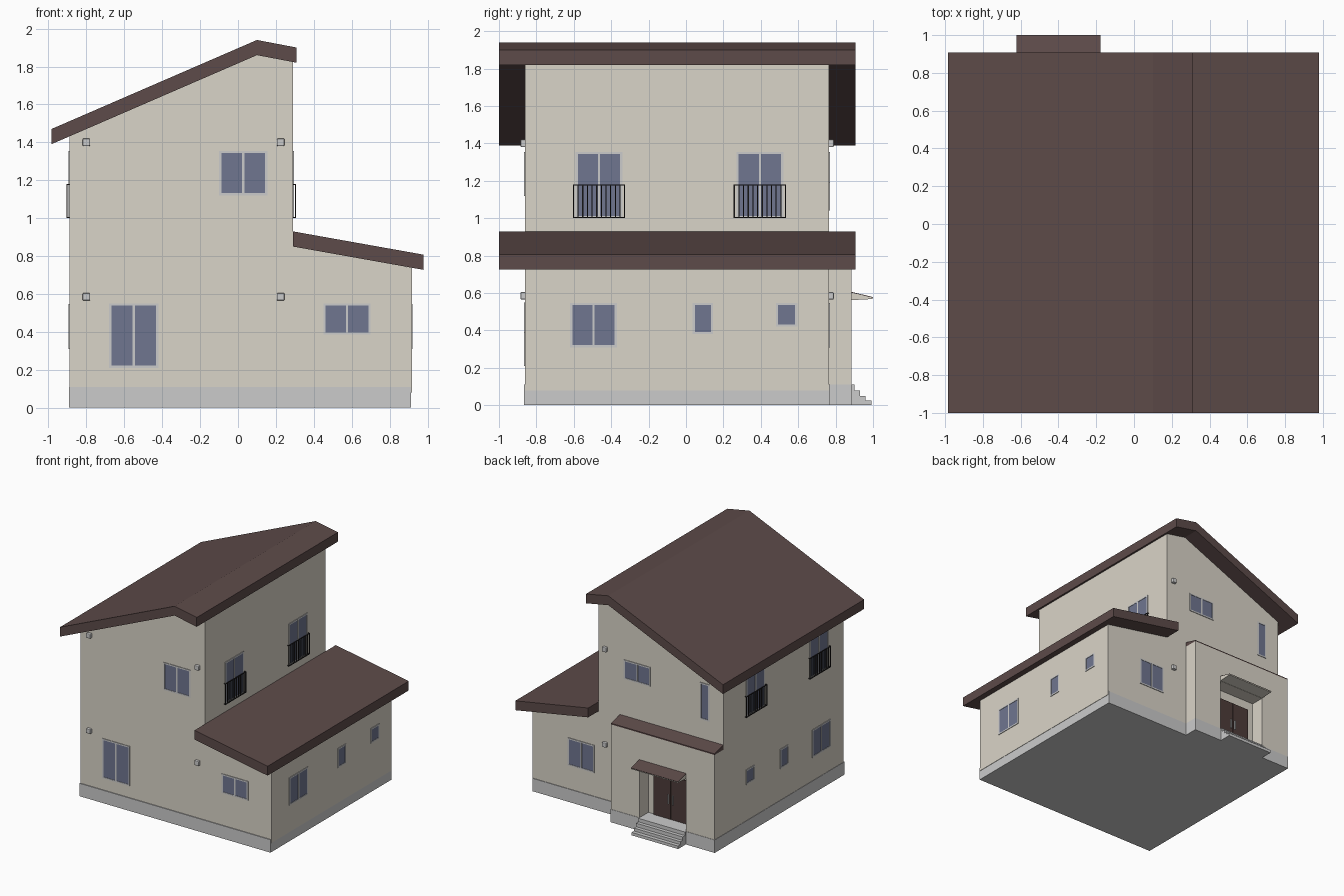
import bpy, bmesh

if "Cube" in bpy.data.objects:
    bpy.data.objects.remove(bpy.data.objects["Cube"])


def material(name, rgb):
    m = bpy.data.materials.new(name)
    m.diffuse_color = (*rgb, 1)
    m.use_nodes = True
    m.node_tree.nodes["Principled BSDF"].inputs["Base Color"].default_value = m.diffuse_color
    return m


WALL = material("plaster", (0.70, 0.66, 0.58))
ROOF = material("roof_brown", (0.11, 0.07, 0.067))
GLASS = material("glass_blue", (0.16, 0.18, 0.28))
DOOR = material("door_brown", (0.075, 0.045, 0.042))
IRON = material("dark_iron", (0.02, 0.018, 0.018))


def finish(name, bm, mat):
    bmesh.ops.recalc_face_normals(bm, faces=bm.faces)
    me = bpy.data.meshes.new(name)
    bm.to_mesh(me)
    bm.free()
    if mat:
        me.materials.append(mat)
    ob = bpy.data.objects.new(name, me)
    bpy.context.collection.objects.link(ob)
    return ob


def prism(name, pts, axis, a, b, mat=None):
    """Extrude a profile along 'y' (points are x,z) or 'x' (points are y,z)."""
    bm = bmesh.new()
    put = (lambda p, t: (p[0], t, p[1])) if axis == 'y' else (lambda p, t: (t, p[0], p[1]))
    ends = [[bm.verts.new(put(p, t)) for p in pts] for t in (a, b)]
    n = len(pts)
    for ring in ends:
        bm.faces.new(ring)
    for i in range(n):
        j = (i + 1) % n
        bm.faces.new((ends[0][i], ends[0][j], ends[1][j], ends[1][i]))
    return finish(name, bm, mat)


def boxes(name, items, mat=None):
    """One mesh out of boxes given as (x0, x1, y0, y1, z0, z1)."""
    bm = bmesh.new()
    for b in items:
        vs = bmesh.ops.create_cube(bm, size=1)["verts"]
        for v in vs:
            v.co = [(b[2*k] + b[2*k+1]) / 2 + v.co[k] * abs(b[2*k+1] - b[2*k]) for k in range(3)]
    return finish(name, bm, mat)


# Wall planes: side -> (axis of normal, position, outward sign)
SIDES = {"front": ('y', -0.86, -1), "back": ('y', 0.765, 1), "left": ('x', -0.89, -1),
         "right": ('x', 0.917, 1), "upper_right": ('x', 0.29, 1)}


def on_wall(side, u0, u1, z0, z1, d0, d1):
    axis, pos, s = SIDES[side]
    a, b = sorted((pos + s * d0, pos + s * d1))
    return (u0, u1, a, b, z0, z1) if axis == 'y' else (a, b, u0, u1, z0, z1)


def window(name, side, u0, u1, z0, z1, double=True):
    f = 0.012
    bars = [(u0, u0 + f, z0, z1), (u1 - f, u1, z0, z1),
            (u0 + f, u1 - f, z0, z0 + f), (u0 + f, u1 - f, z1 - f, z1)]
    if double:
        c = (u0 + u1) / 2
        bars.append((c - 0.006, c + 0.006, z0 + f, z1 - f))
    boxes(name + "_frame", [on_wall(side, *r, -0.01, 0.005) for r in bars])
    boxes(name + "_glass", [on_wall(side, u0 + f, u1 - f, z0 + f, z1 - f, -0.01, 0.002)], GLASS)


def railing(name, side, c):
    u0, u1, z0, z1, t, d = c - 0.14, c + 0.14, 1.0, 1.18, 0.006, 0.016
    items = [on_wall(side, u0, u1, z, z + t, d - t, d) for z in (z0, z1 - t)]
    for i in range(12):
        u = u0 + (u1 - u0 - t) * i / 11
        items.append(on_wall(side, u, u + t, z0, z1, d - t, d))
    for u in (u0, u1 - t):
        items += [on_wall(side, u, u + t, z, z + t, 0, d) for z in (z0, z1 - t)]
    boxes(name, items, IRON)


# Walls
prism("main_walls", [(-0.89, 0.11), (0.29, 0.11), (0.29, 1.825), (0.10, 1.862), (-0.89, 1.435)],
      'y', -0.86, 0.765, WALL)
prism("wing_walls", [(0.29, 0.08), (0.917, 0.08), (0.917, 0.738), (0.29, 0.852)],
      'y', -0.86, 0.765, WALL)

# Plinth, including the floor of the entrance
boxes("plinth", [(-0.893, 0.914, -0.867, 0.77, 0, 0.11)])
boxes("entrance_plinth", [(-0.893, 0.093, 0.765, 0.888, 0, 0.11)])

# Roofs
prism("main_roof", [(-0.985, 1.39), (0.10, 1.86), (0.31, 1.82), (0.31, 1.90), (0.10, 1.94), (-0.985, 1.47)],
      'y', -1.0, 0.907, ROOF)
prism("wing_roof", [(0.29, 0.85), (0.98, 0.727), (0.98, 0.807), (0.29, 0.93)],
      'y', -1.0, 0.907, ROOF)

# Entrance block with doorway recess
prism("entrance_walls", [(-0.89, 0.11), (-0.62, 0.11), (-0.62, 0.56), (-0.18, 0.56), (-0.18, 0.11),
                         (0.09, 0.11), (0.09, 0.835), (-0.89, 0.835)], 'y', 0.765, 0.885, WALL)
prism("entrance_roof", [(0.765, 0.835), (0.885, 0.835), (0.885, 0.845), (0.765, 0.875)],
      'x', -0.89, 0.09, ROOF)

# Canopy over the door
prism("canopy", [(0.885, 0.562), (0.998, 0.568), (0.998, 0.575), (0.885, 0.602)], 'x', -0.622, -0.178, WALL)
prism("canopy_top", [(0.885, 0.602), (0.998, 0.575), (1.0, 0.578), (0.885, 0.606)],
      'x', -0.622, -0.178, ROOF)

# Steps
boxes("steps", [(-0.62, -0.18, 0.885, y, 0, z)
                for y, z in ((0.90, 0.11), (0.93, 0.08), (0.96, 0.05), (0.992, 0.025))])

# Double door with handles
boxes("door", [(-0.565, -0.403, 0.76, 0.775, 0.11, 0.48), (-0.397, -0.235, 0.76, 0.775, 0.11, 0.48)], DOOR)
boxes("door_handles", [(x - 0.004, x + 0.004, 0.775, 0.785, 0.24, 0.32) for x in (-0.42, -0.38)])

# Windows
window("front_tall_window", "front", -0.68, -0.42, 0.21, 0.55)
window("front_wing_window", "front", 0.45, 0.70, 0.385, 0.55)
window("front_upper_window", "front", -0.10, 0.155, 1.12, 1.355)
window("back_upper_window", "back", -0.20, 0.05, 1.19, 1.355)
window("back_narrow_window", "back", -0.76, -0.67, 1.04, 1.355, False)
window("back_lower_window", "back", 0.33, 0.58, 0.31, 0.547)
for side, upper, shift in (("right", "upper_right", 0), ("left", "left", -0.06)):
    window(side + "_large_window", side, -0.62 + shift, -0.37 + shift, 0.31, 0.547)
    big = shift * 2.4
    window(side + "_small_window", side, 0.035 + big, 0.145 + big, 0.38, 0.547, False)
    big = shift * 2.2
    window(side + "_square_window", side, 0.48 + big, 0.595 + big, 0.42, 0.547, False)
    for i, c in enumerate((-0.465, 0.395)):
        window(f"{side}_balcony_window_{i}", upper, c - 0.125 + shift, c + 0.125 + shift, 1.0, 1.355)
        railing(f"{side}_balcony_railing_{i}", upper, c + shift)

# Small wall vents
for side, xs in (("front", (-0.80, 0.225)), ("back", (0.225,))):
    for x in xs:
        for z in (0.585, 1.40):
            v = boxes("wall_vent", [on_wall(side, x - 0.02, x + 0.02, z - 0.02, z + 0.02, -0.005, 0.025)])
            bev = v.modifiers.new("bevel", 'BEVEL')
            bev.width, bev.segments = 0.006, 2
